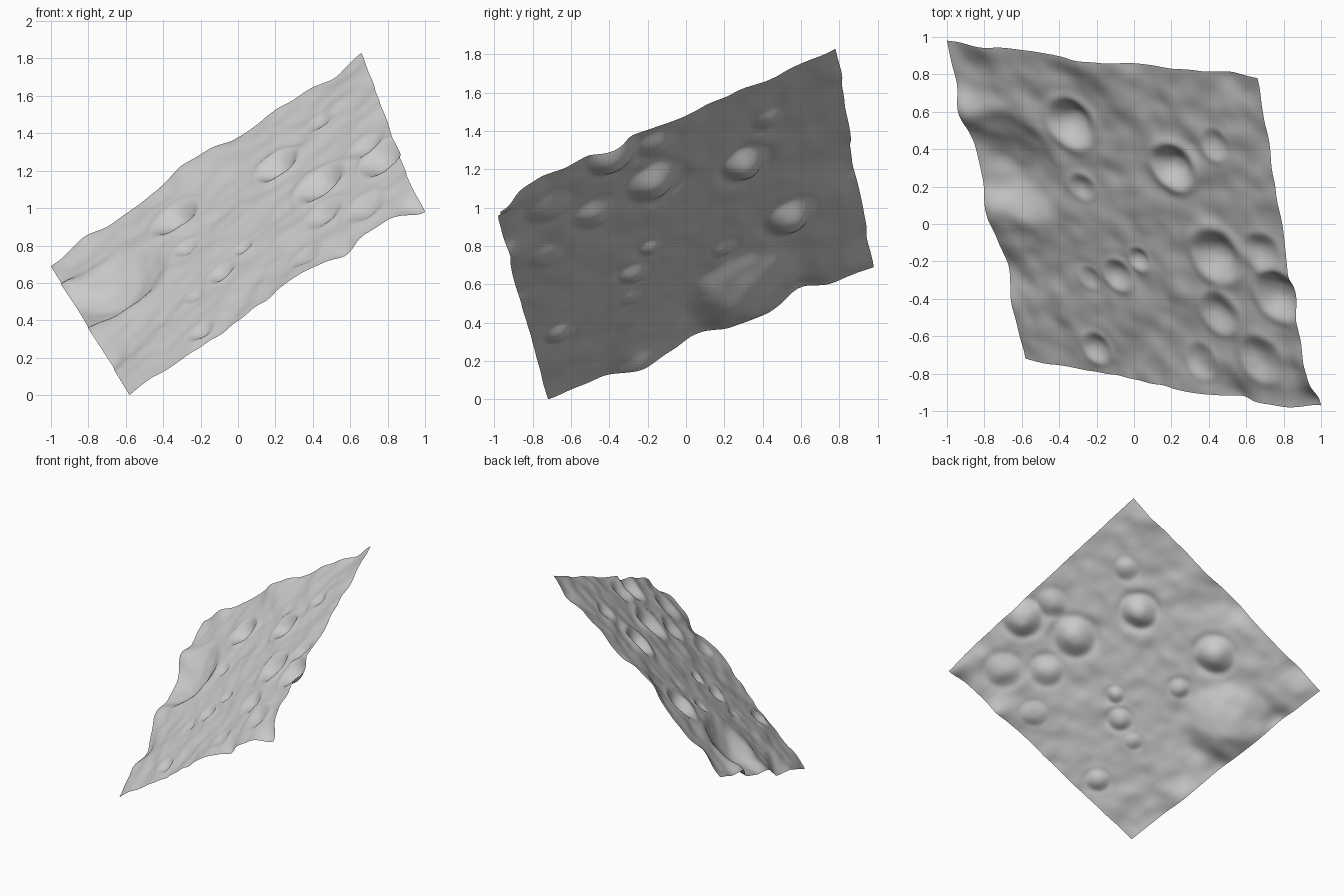
import bpy, bmesh, math
from mathutils import Vector, noise

if "Cube" in bpy.data.objects:
    bpy.data.objects.remove(bpy.data.objects["Cube"])

# Corners of the tilted sheet: back left, back right, front right, front left
A, B = Vector((-1.0, 0.98, 0.69)), Vector((0.66, 0.78, 1.83))
C, D = Vector((1.0, -0.97, 0.98)), Vector((-0.58, -0.72, 0.0))
NORMAL = Vector((-0.532, -0.441, 0.722))
SIDE = 1.94
N = 160

# Craters: s (left to right), t (back to front), radius, depth
CRATERS = [
    (.125, .377, .29, .085), (.355, .21, .13, .06), (.67, .305, .12, .06),
    (.76, .562, .14, .055), (.95, .655, .13, .06), (.40, .675, .08, .03),
    (.485, .615, .06, .02), (.30, .70, .06, .012), (.27, .92, .08, .025),
    (.85, .86, .12, .03), (.735, .74, .11, .03), (.345, .41, .07, .018),
    (.64, .90, .09, .02), (.92, .53, .10, .02), (.82, .22, .08, .02),
]
# Soft swells and hollows: s, t, radius, height
SWELLS = [
    (.47, 0, .22, .05), (.12, 0, .10, .03), (.90, .03, .12, -.035),
    (0, .20, .10, .05), (0, .72, .13, -.05), (0, .54, .10, .02),
    (.57, 1, .12, .035), (.75, 1, .09, -.04), (1, 1, .13, -.09),
    (.06, .07, .08, -.015),
]


def crater(r, depth):
    # Rounded bowl with a low soft rim
    bowl = -depth * math.exp(-(r / .74) ** 2.6)
    return bowl + .2 * depth * math.exp(-((r - 1.15) / .28) ** 2)


def relief(s, t):
    h = 0
    for cs, ct, rad, depth in CRATERS:
        h += crater(math.hypot(s - cs, t - ct) * SIDE / rad, depth)
    for cs, ct, rad, height in SWELLS:
        h += height * math.exp(-((s - cs) ** 2 + (t - ct) ** 2) * (SIDE / rad) ** 2)
    h += .014 * noise.noise(Vector((s * 8, t * 8, 3.1)))
    h += .010 * noise.noise(Vector((s * 17, t * 17, 8.4)))
    return h


def blend(a, b, c, d, s, t):
    return (a * (1 - s) + b * s) * (1 - t) + (d * (1 - s) + c * s) * t


# Grid sheet pushed along its normal, with the corners held in place
ha, hb, hc, hd = relief(0, 0), relief(1, 0), relief(1, 1), relief(0, 1)
bm = bmesh.new()
bmesh.ops.create_grid(bm, x_segments=N, y_segments=N, size=0.5)
for v in bm.verts:
    s, t = v.co.x + .5, .5 - v.co.y
    h = relief(s, t) - blend(ha, hb, hc, hd, s, t)
    v.co = blend(A, B, C, D, s, t) + NORMAL * h
for f in bm.faces:
    f.smooth = True

# Settle on the ground, centred
xs, ys, zs = zip(*[v.co[:] for v in bm.verts])
shift = Vector(((max(xs) + min(xs)) / 2, (max(ys) + min(ys)) / 2, min(zs)))
bmesh.ops.translate(bm, verts=bm.verts, vec=-shift)

mesh = bpy.data.meshes.new("cratered_ground")
bm.to_mesh(mesh)
bm.free()
bpy.context.collection.objects.link(bpy.data.objects.new("cratered_ground", mesh))
